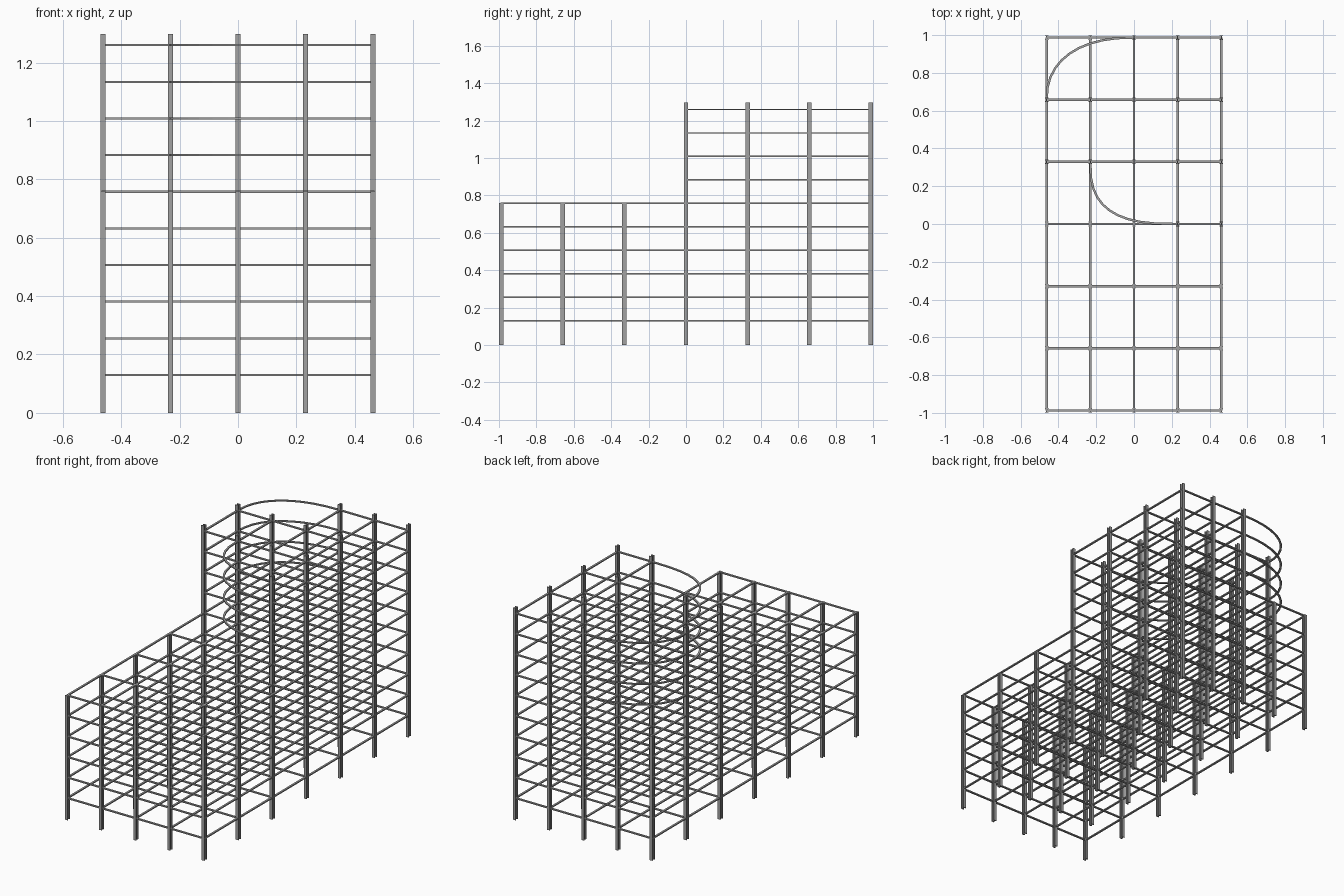
import bpy, bmesh, math
from mathutils import Vector

cube = bpy.data.objects.get("Cube")
if cube:
    bpy.data.objects.remove(cube, do_unlink=True)

steel = bpy.data.materials.new("grey_steel")
steel.use_nodes = True
GREY = (0.36, 0.36, 0.36, 1)
steel.diffuse_color = GREY
steel.node_tree.nodes["Principled BSDF"].inputs["Base Color"].default_value = GREY

# Structural grid
BAY_X, BAY_Y = 0.2312, 0.329
XS = [(i - 2) * BAY_X for i in range(5)]
YS = [(j - 3) * BAY_Y for j in range(7)]
STOREY = 0.1255
LEVELS = [0.13 + k * STOREY for k in range(10)]
LOW, HIGH = LEVELS[:6], LEVELS[6:]
LOW_TOP, HIGH_TOP = 0.76, 1.297
BEAM_W, BEAM_H = 0.012, 0.007
COL_X, COL_Y, PLATE = 0.018, 0.024, 0.005


def make_object(name, bm):
    bmesh.ops.recalc_face_normals(bm, faces=bm.faces)
    mesh = bpy.data.meshes.new(name)
    bm.to_mesh(mesh)
    bm.free()
    mesh.materials.append(steel)
    obj = bpy.data.objects.new(name, mesh)
    bpy.context.collection.objects.link(obj)
    return obj


def box(bm, centre, size):
    verts = bmesh.ops.create_cube(bm, size=1)["verts"]
    for v in verts:
        v.co = Vector(c + s * d for c, s, d in zip(centre, size, v.co))


# H-section column: one outline extruded upward
def column(bm, x, y, top):
    w, d, t = COL_X / 2, COL_Y / 2, PLATE / 2
    f = d - PLATE
    half = [(-w, -d), (w, -d), (w, -f), (t, -f), (t, f), (w, f)]
    outline = half + [(-px, -py) for px, py in half]
    face = bm.faces.new([bm.verts.new((x + px, y + py, 0)) for px, py in outline])
    new = bmesh.ops.extrude_face_region(bm, geom=[face])["geom"]
    for v in new:
        if isinstance(v, bmesh.types.BMVert):
            v.co.z = top


def beam_x(bm, j, i0, i1, z):
    box(bm, ((XS[i0] + XS[i1]) / 2, YS[j], z), (XS[i1] - XS[i0], BEAM_W, BEAM_H))


def beam_y(bm, i, j0, j1, z):
    box(bm, (XS[i], (YS[j0] + YS[j1]) / 2, z), (BEAM_W, YS[j1] - YS[j0], BEAM_H))


# Curved edge beam: rectangular section swept along a path
def curved_beam(bm, path, z):
    rings = []
    for k, p in enumerate(path):
        run = path[min(k + 1, len(path) - 1)] - path[max(k - 1, 0)]
        side = Vector((-run.y, run.x)).normalized() * BEAM_W / 2
        rings.append([bm.verts.new((p.x + s * side.x, p.y + s * side.y, z + h * BEAM_H / 2))
                      for s, h in ((-1, -1), (1, -1), (1, 1), (-1, 1))])
    for a, b in zip(rings, rings[1:]):
        for k in range(4):
            n = (k + 1) % 4
            bm.faces.new((a[k], a[n], b[n], b[k]))
    bm.faces.new(rings[0])
    bm.faces.new(rings[-1])


# Rounded quarter path, squarer than an ellipse as power grows
def quarter(cx, cy, rx, ry, power, steps=10):
    pts = []
    for k in range(steps + 1):
        a = math.pi / 2 * k / steps
        c, s = max(math.cos(a), 0), math.sin(a)
        pts.append(Vector((cx + rx * c ** (2 / power), cy + ry * s ** (2 / power))))
    return pts


# Columns: the tower steps in at two curved corners
tower_start = {3: 3, 4: 0, 5: 0, 6: 2}
tall, short = bmesh.new(), bmesh.new()
for j, y in enumerate(YS):
    for i, x in enumerate(XS):
        if i >= tower_start.get(j, 5):
            column(tall, x, y, HIGH_TOP)
        else:
            column(short, x, y, LOW_TOP)
make_object("tower_columns", tall)
make_object("podium_columns", short)

# Full floor grids of the lower block
bm = bmesh.new()
for z in LOW:
    for j in range(7):
        beam_x(bm, j, 0, 4, z)
    for i in range(5):
        beam_y(bm, i, 0, 6, z)
make_object("podium_beams", bm)

# Floor grids of the tower
tower_rows = [(4, 5), (4, 5), (4, 6), (3, 6), (3, 6)]
bm = bmesh.new()
for z in HIGH:
    for j, start in tower_start.items():
        beam_x(bm, j, start, 4, z)
    for i, (j0, j1) in enumerate(tower_rows):
        beam_y(bm, i, j0, j1, z)
make_object("tower_beams", bm)

# Curved edges at the back and front corners of the tower
back_path = quarter(XS[2], YS[5], -2 * BAY_X, BAY_Y, 2.3)
front_path = quarter(XS[3], YS[4], -2 * BAY_X, -BAY_Y, 2.8)
for name, path in (("back_curved_beams", back_path), ("front_curved_beams", front_path)):
    bm = bmesh.new()
    for z in HIGH:
        curved_beam(bm, path, z)
    make_object(name, bm)
